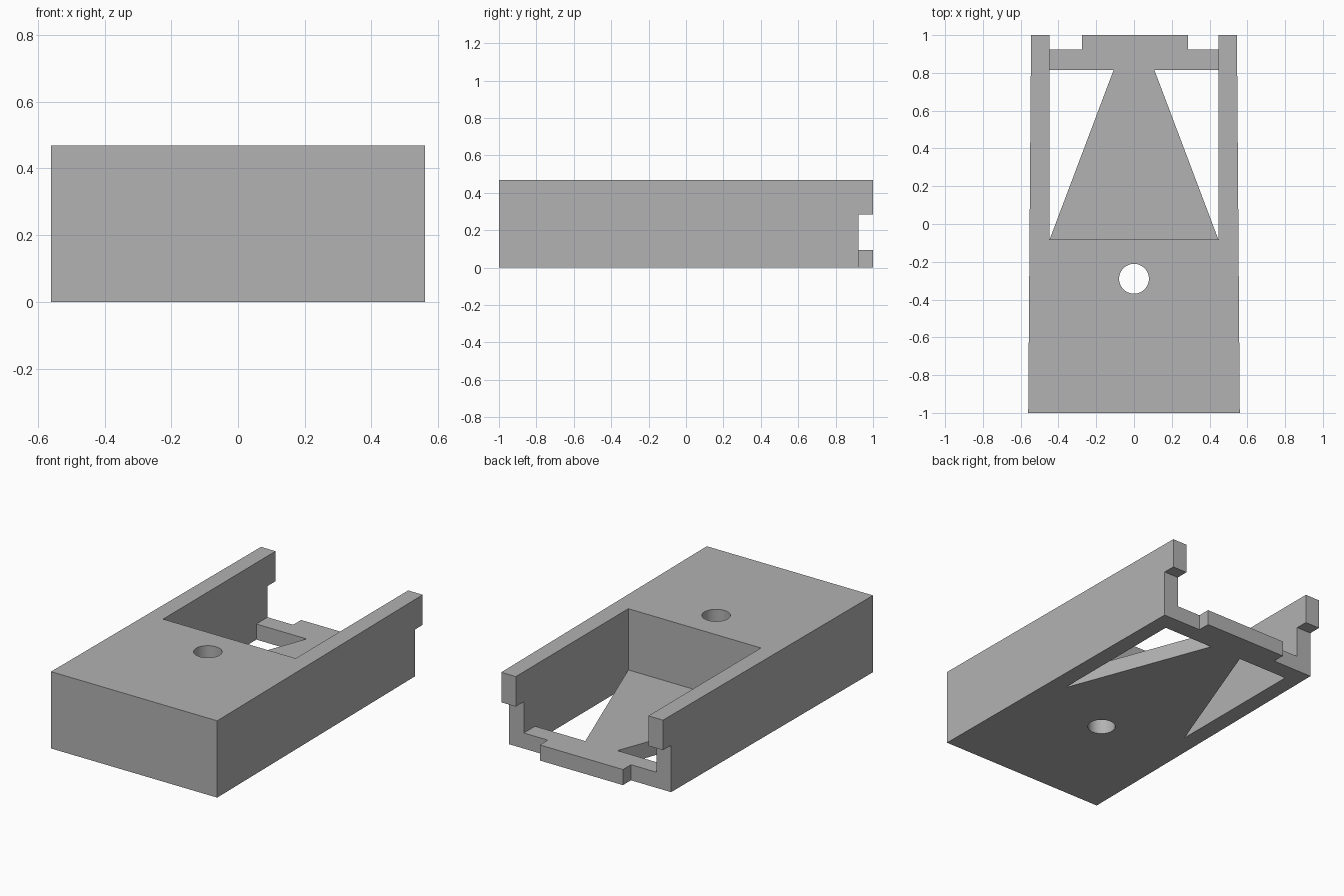
import bpy
import bmesh
import math
from mathutils import Vector

cube = bpy.data.objects.get("Cube")
if cube:
    bpy.data.objects.remove(cube, do_unlink=True)

grey = bpy.data.materials.new("plain grey")
grey.use_nodes = True
colour = (0.445, 0.445, 0.445, 1)
grey.diffuse_color = colour
grey.node_tree.nodes["Principled BSDF"].inputs["Base Color"].default_value = colour


def prism(name, outline, low, high, along_y=False):
    """Extrude a flat outline along z, or an x-z outline along y."""
    bm = bmesh.new()
    place = (lambda a, b: (a, low, b)) if along_y else (lambda a, b: (a, b, low))
    face = bm.faces.new([bm.verts.new(place(a, b)) for a, b in outline])
    depth = high - low
    offset = Vector((0, depth, 0) if along_y else (0, 0, depth))
    grown = bmesh.ops.extrude_face_region(bm, geom=[face])["geom"]
    moved = [g for g in grown if isinstance(g, bmesh.types.BMVert)]
    bmesh.ops.translate(bm, verts=moved, vec=offset)
    if not any(f == face for f in bm.faces):
        bm.faces.new([v for v in bm.verts if v not in moved])
    bmesh.ops.recalc_face_normals(bm, faces=bm.faces)
    mesh = bpy.data.meshes.new(name)
    bm.to_mesh(mesh)
    bm.free()
    mesh.materials.append(grey)
    obj = bpy.data.objects.new(name, mesh)
    bpy.context.collection.objects.link(obj)
    return obj


def cut(target, cutter):
    """Subtract the cutter for good, then remove it."""
    cutter.hide_render = True
    bpy.context.view_layer.objects.active = target
    mod = target.modifiers.new("cut", "BOOLEAN")
    mod.operation = "DIFFERENCE"
    mod.solver = "EXACT"
    mod.object = cutter
    bpy.ops.object.modifier_apply(modifier=mod.name)
    bpy.data.objects.remove(cutter, do_unlink=True)


HEIGHT, FLOOR, LIP = 0.468, 0.095, 0.285
INNER, POCKET_FRONT = 0.447, -0.083

# Slightly tapered block
housing = prism("housing", [(-0.56, -1), (0.56, -1), (0.545, 1), (-0.545, 1)], 0, HEIGHT)

# Open pocket running out through the back
cut(housing, prism("pocket_cutter", [(-INNER, POCKET_FRONT), (INNER, POCKET_FRONT),
                                     (INNER, 1.2), (-INNER, 1.2)], FLOOR, 0.7))

# Step below the overhanging wall ends, leaving a tab on the floor
cut(housing, prism("step_cutter", [(-0.8, -0.1), (-0.275, -0.1), (-0.275, FLOOR), (0.285, FLOOR),
                                   (0.285, -0.1), (0.8, -0.1), (0.8, LIP), (-0.8, LIP)],
                   0.923, 1.2, along_y=True))

# Triangular openings in the floor
for side in (-1, 1):
    cut(housing, prism("triangle_cutter", [(side * INNER, POCKET_FRONT), (side * INNER, 0.815),
                                           (side * 0.108, 0.815)], -0.1, 0.2))

# Round hole through the solid front
SIDES, RADIUS = 48, 0.079
ring = [(RADIUS * math.cos(i * math.tau / SIDES), -0.29 + RADIUS * math.sin(i * math.tau / SIDES))
        for i in range(SIDES)]
cut(housing, prism("hole_cutter", ring, -0.1, 0.7))

bpy.ops.object.select_all(action="DESELECT")
housing.select_set(True)
bpy.context.view_layer.objects.active = housing
bpy.ops.object.shade_smooth_by_angle(angle=math.radians(30))
